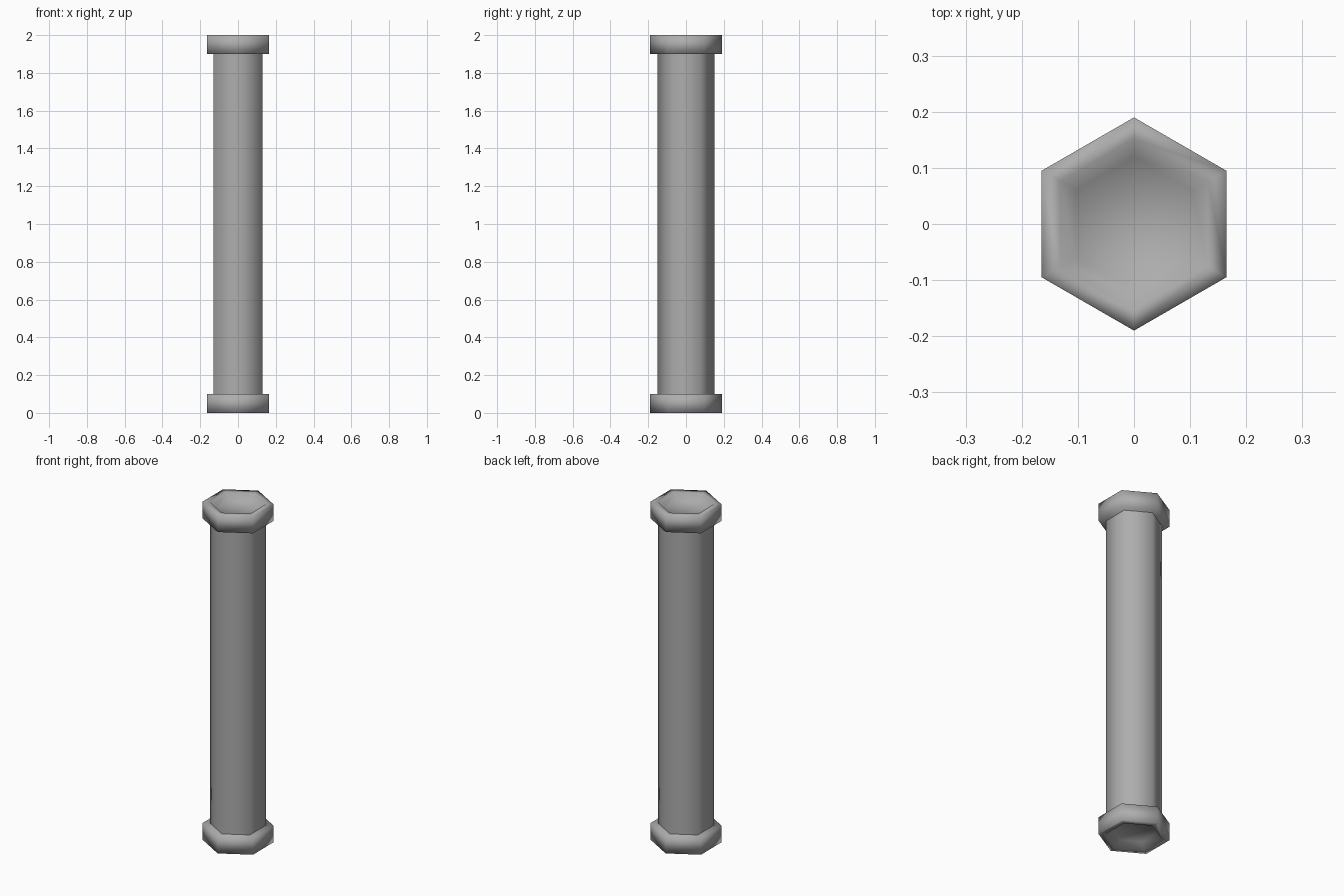
import bpy
import bmesh
from math import sin, cos, pi

if "Cube" in bpy.data.objects:
    bpy.data.objects.remove(bpy.data.objects["Cube"])

SIDES = 6

# Dark grey metal
grey = bpy.data.materials.new("dark_grey")
grey.diffuse_color = (0.42, 0.42, 0.42, 1.0)
grey.use_nodes = True
grey.node_tree.nodes["Principled BSDF"].inputs["Base Color"].default_value = grey.diffuse_color


def hex_part(name, profile, close_ends=True):
    """Stack hexagonal rings from (radius, z) pairs, corners on the y axis."""
    bm = bmesh.new()
    rings = []
    for r, z in profile:
        rings.append([bm.verts.new((r * cos(pi / 2 + 2 * pi * i / SIDES),
                                    r * sin(pi / 2 + 2 * pi * i / SIDES), z))
                      for i in range(SIDES)])
    for a, b in zip(rings, rings[1:]):
        for i in range(SIDES):
            j = (i + 1) % SIDES
            bm.faces.new((a[i], a[j], b[j], b[i]))
    if close_ends:
        bm.faces.new(rings[0][::-1])
        bm.faces.new(rings[-1])
        bmesh.ops.recalc_face_normals(bm, faces=bm.faces)
    for f in bm.faces:
        f.smooth = True
    mesh = bpy.data.meshes.new(name)
    bm.to_mesh(mesh)
    bm.free()
    mesh.materials.append(grey)
    obj = bpy.data.objects.new(name, mesh)
    bpy.context.collection.objects.link(obj)
    return obj


# Long shaft, its open ends hidden inside the caps
hex_part("shaft", [(0.15, 0.06), (0.15, 1.94)], close_ends=False)

# Cap profile: flat inner side, straight rim, lip, shallow dished end
cap = [(0.19, 0.10), (0.19, 0.0), (0.152, 0.0), (0.12, 0.035)]
hex_part("bottom_cap", cap)
hex_part("top_cap", [(r, 2.0 - z) for r, z in cap])
